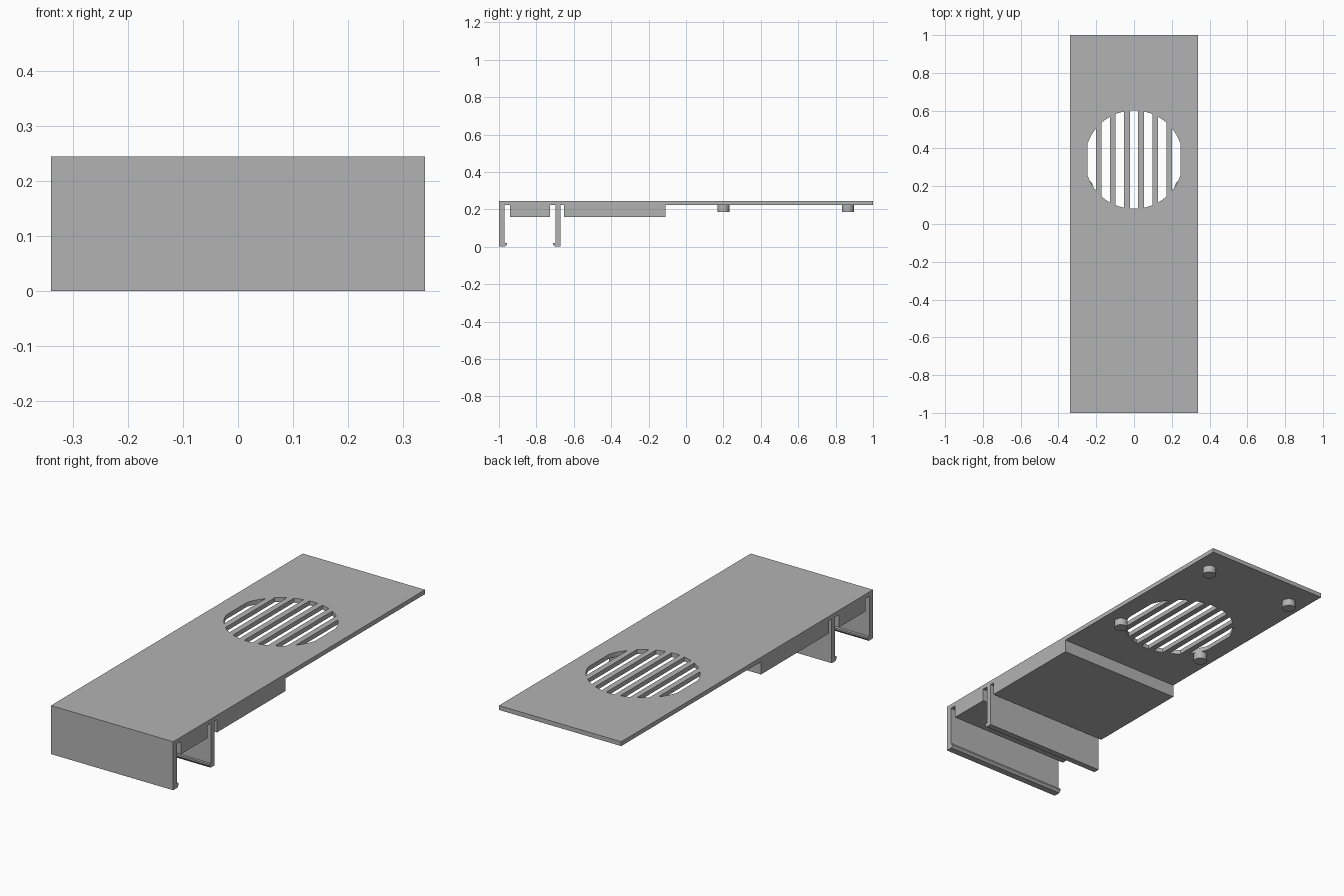
import bpy, bmesh
from math import sqrt
from mathutils import Vector

cube = bpy.data.objects.get("Cube")
if cube:
    bpy.data.objects.remove(cube, do_unlink=True)

HALF_W, TOP, UNDER, BLOCK = 0.34, 0.244, 0.222, 0.158
PEG_END, PEG_R = 0.186, 0.032
VENT_Y, VENT_R = 0.341, 0.26
SLOT_PITCH, SLOT_HALF = 0.0745, 0.0225

grey = bpy.data.materials.new("plain grey")
grey.use_nodes = True
grey.diffuse_color = (0.45, 0.45, 0.45, 1)
grey.node_tree.nodes["Principled BSDF"].inputs["Base Color"].default_value = grey.diffuse_color


def add_prism(bm, points, direction):
    """Extrude a closed outline along a direction."""
    face = bm.faces.new([bm.verts.new(p) for p in points])
    new = bmesh.ops.extrude_face_region(bm, geom=[face])["geom"]
    moved = [v for v in new if isinstance(v, bmesh.types.BMVert)]
    bmesh.ops.translate(bm, verts=moved, vec=Vector(direction))


def finish(name, bm):
    bmesh.ops.recalc_face_normals(bm, faces=bm.faces)
    mesh = bpy.data.meshes.new(name)
    bm.to_mesh(mesh)
    bm.free()
    mesh.materials.append(grey)
    obj = bpy.data.objects.new(name, mesh)
    bpy.context.collection.objects.link(obj)
    return obj


def clip_leg(outer, inner, tip):
    """Hooked leg outline, from the root on its hook side round to the other root."""
    nub = tip + (inner - tip) * 0.7
    return [(outer, UNDER), (outer, 0), (nub, 0), (tip, 0.012),
            (tip, 0.02), (inner, 0.02), (inner, UNDER)]


def block(start, end):
    return [(start, UNDER), (start, BLOCK), (end, BLOCK), (end, UNDER)]


# Cover: one side profile with two clip legs and two thick blocks
profile = [(-1, TOP)]
profile += clip_leg(-1, -0.971, -0.957)[1:]
profile += block(-0.94, -0.728)
profile += clip_leg(-0.672, -0.699, -0.711)[::-1]
profile += block(-0.652, -0.11)
profile += [(1, UNDER), (1, TOP)]
bm = bmesh.new()
add_prism(bm, [(-HALF_W, y, z) for y, z in profile], (2 * HALF_W, 0, 0))
cover = finish("cover", bm)

# Round vent: seven slots whose ends follow a circle
bm = bmesh.new()
STEPS = 4
for i in range(-3, 4):
    xs = [i * SLOT_PITCH + SLOT_HALF * (2 * k / STEPS - 1) for k in range(STEPS + 1)]
    arc = [(x, sqrt(VENT_R ** 2 - x * x)) for x in xs]
    outline = [(x, VENT_Y + h, 0.2) for x, h in arc]
    outline += [(x, VENT_Y - h, 0.2) for x, h in reversed(arc)]
    add_prism(bm, outline, (0, 0, 0.1))
cutter = finish("vent_cutter", bm)
cutter.hide_render = True

cut = cover.modifiers.new("vent", "BOOLEAN")
cut.operation = "DIFFERENCE"
cut.solver = "EXACT"
cut.object = cutter
bpy.context.view_layer.objects.active = cover
bpy.ops.object.modifier_apply(modifier=cut.name)
bpy.data.objects.remove(cutter, do_unlink=True)

# Four round pegs under the thin end
for end, y in (("front", 0.2), ("back", 0.865)):
    for side, x in (("left", 0.25), ("right", -0.25)):
        bpy.ops.mesh.primitive_cylinder_add(
            vertices=32, radius=PEG_R, depth=UNDER - PEG_END,
            location=(x, y, (UNDER + PEG_END) / 2))
        peg = bpy.context.object
        peg.name = f"{end}_{side}_peg"
        peg.data.materials.append(grey)
        bpy.ops.object.shade_smooth_by_angle()
